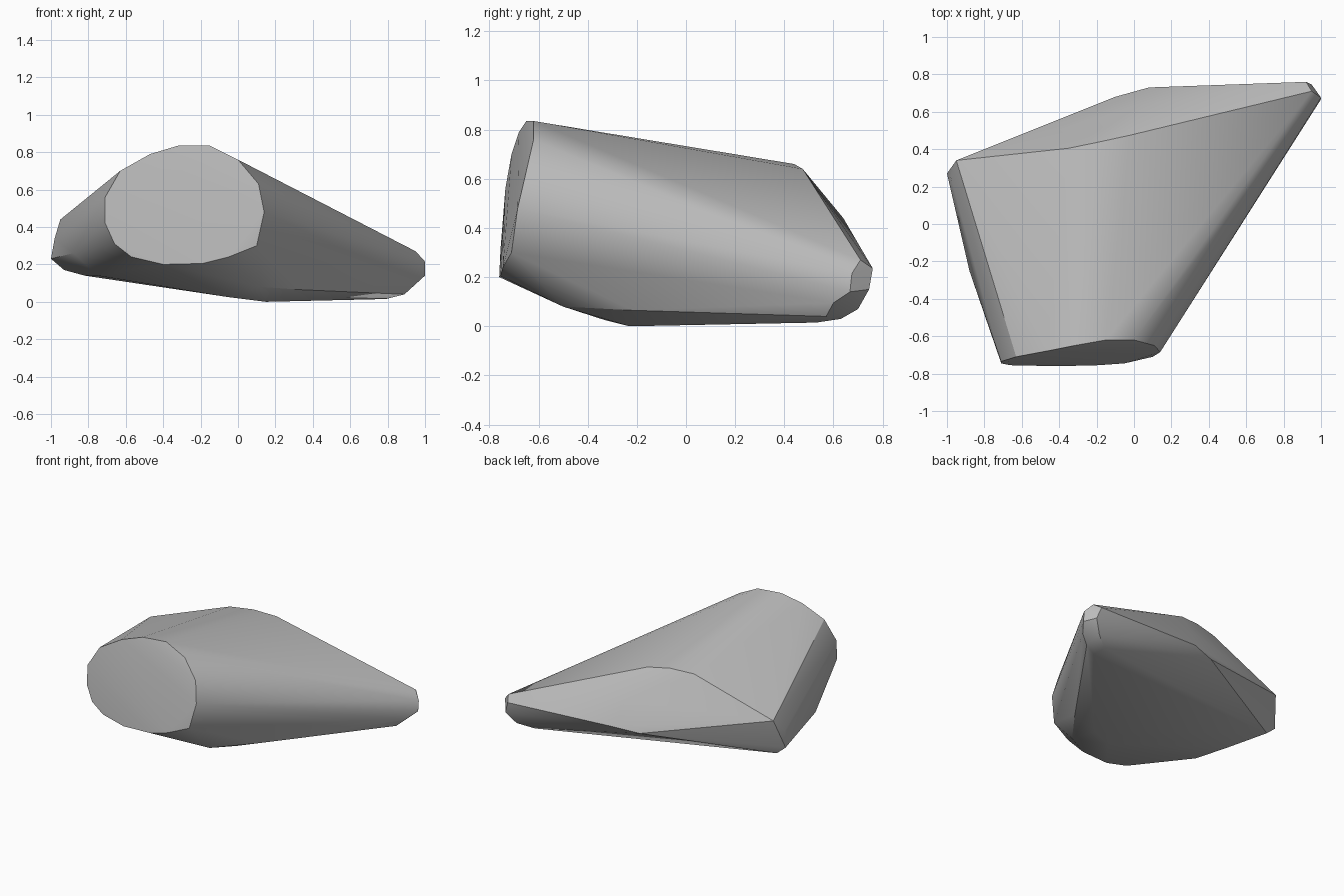
import bpy
import bmesh
import math

# Remove the default cube only
default_cube = bpy.data.objects.get("Cube")
if default_cube:
    bpy.data.objects.remove(default_cube, do_unlink=True)


def make_material(name, colour):
    material = bpy.data.materials.new(name)
    material.use_nodes = True
    material.diffuse_color = colour
    shader = material.node_tree.nodes["Principled BSDF"]
    shader.inputs["Base Color"].default_value = colour
    return material


def build_hull(name, sections, material):
    """Wrap a convex skin around the corner points of all sections."""
    bm = bmesh.new()
    for section in sections:
        for corner in section:
            bm.verts.new(corner)
    hull = bmesh.ops.convex_hull(bm, input=bm.verts[:], use_existing_faces=False)
    unused = set(hull["geom_interior"]) | set(hull["geom_unused"])
    loose = [item for item in unused if isinstance(item, bmesh.types.BMVert)]
    bmesh.ops.delete(bm, geom=loose, context="VERTS")
    bmesh.ops.recalc_face_normals(bm, faces=bm.faces[:])
    mesh = bpy.data.meshes.new(name)
    bm.to_mesh(mesh)
    bm.free()
    mesh.materials.append(material)
    body = bpy.data.objects.new(name, mesh)
    bpy.context.collection.objects.link(body)
    return body


def smooth_with_sharp_edges(body, angle):
    bpy.ops.object.select_all(action="DESELECT")
    body.select_set(True)
    bpy.context.view_layer.objects.active = body
    bpy.ops.object.shade_smooth_by_angle(angle=angle)


# Rounded front end, upper and lower halves of the rim
front_upper_rim = [
    (-.71, -.735, .56), (-.63, -.71, .7), (-.47, -.68, .79), (-.32, -.65, .835),
    (-.15, -.62, .835), (0, -.62, .76), (.11, -.65, .63), (.14, -.685, .48),
]
front_lower_rim = [
    (.1, -.71, .3), (-.05, -.745, .24), (-.19, -.755, .205), (-.4, -.76, .2),
    (-.57, -.757, .24), (-.66, -.755, .31), (-.71, -.745, .42),
]

# Ridge across the top and the crease low on the back
top_ridge = [(-.35, .405, .65), (-.18, .44, .66), (-.02, .475, .64)]
back_crease = [(.05, .64, .44), (.08, .73, .27), (-.1, .68, .25)]

# Blunt tip on the left and blunt corner on the right
left_tip = [
    (.95, .71, .27), (1, .675, .215), (1, .667, .14), (.92, .76, .235),
    (.95, .745, .15), (.89, .7, .07), (.95, .6, .095), (.89, .57, .04),
    (.79, .63, .03), (.79, .53, .015),
]
right_corner = [
    (-.95, .34, .44), (-.98, .25, .34), (-1, .27, .23),
    (-.93, .27, .17), (-.88, -.25, .26),
]

# Underside
underside = [
    (.12, -.5, .08), (.33, -.22, .065), (-.05, -.33, .025),
    (.15, -.23, 0), (-.82, 0, .14), (-.75, -.25, .14),
]

grey = make_material("plain grey", (.5, .5, .5, 1))
stone = build_hull(
    "faceted_body",
    [front_upper_rim, front_lower_rim, top_ridge, back_crease,
     left_tip, right_corner, underside],
    grey,
)
smooth_with_sharp_edges(stone, math.radians(30))
